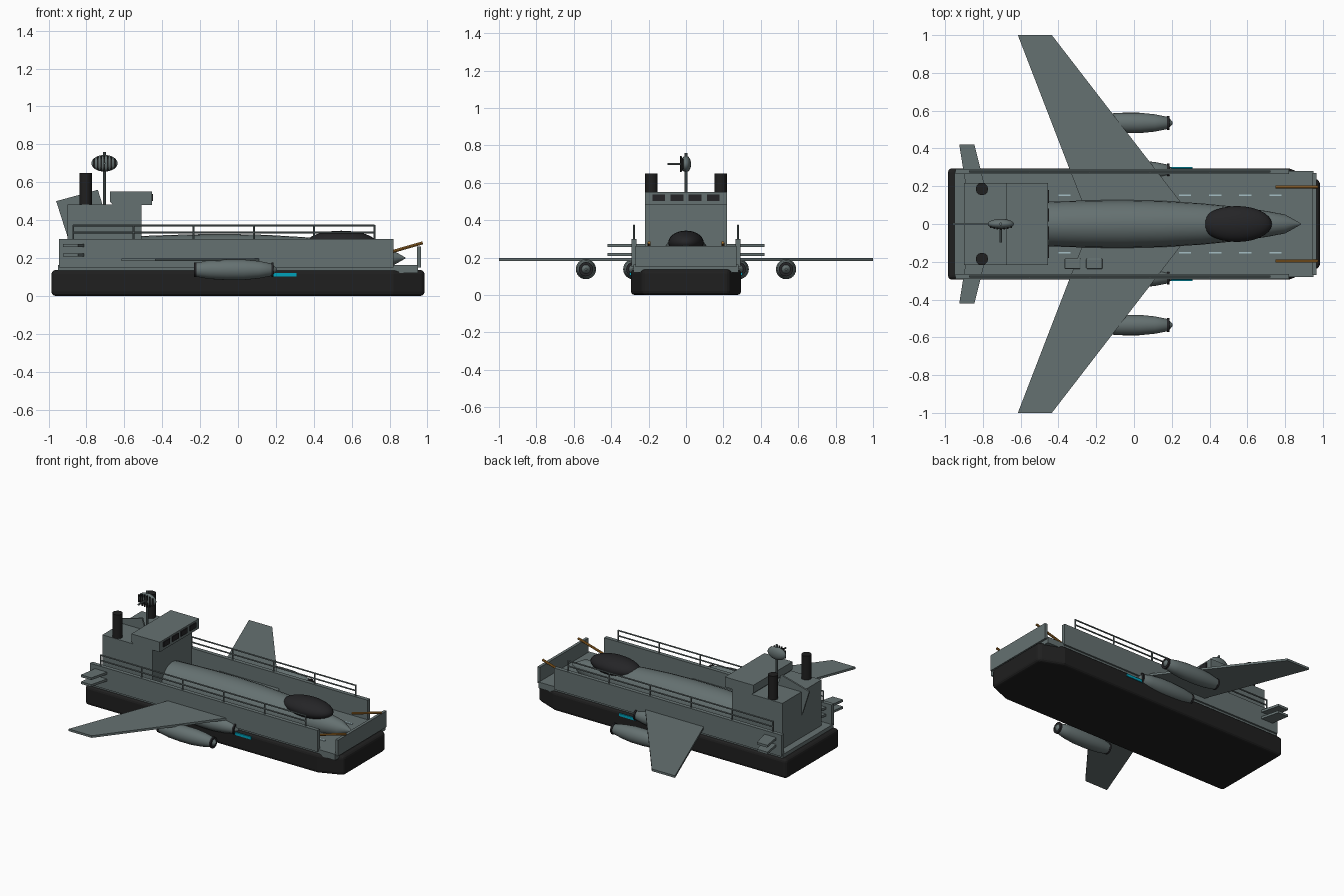
import bpy, bmesh, math
from mathutils import Vector

if "Cube" in bpy.data.objects:
    bpy.data.objects.remove(bpy.data.objects["Cube"])


def material(name, rgb):
    m = bpy.data.materials.new(name)
    m.diffuse_color = (*rgb, 1)
    m.use_nodes = True
    m.node_tree.nodes["Principled BSDF"].inputs["Base Color"].default_value = m.diffuse_color
    return m


GREY = material("naval grey", (0.13, 0.165, 0.165))
BLACK = material("rubber black", (0.014, 0.014, 0.014))
DARK = material("dark glass", (0.018, 0.018, 0.02))
ORANGE = material("ochre strut", (0.40, 0.17, 0.025))
CYAN = material("cyan marking", (0.0, 0.36, 0.50))
PALE = material("pale deck marking", (0.38, 0.52, 0.56))


def finish(name, bm, mat, smooth=False, bevel=0, segments=2):
    bmesh.ops.recalc_face_normals(bm, faces=bm.faces[:])
    me = bpy.data.meshes.new(name)
    bm.to_mesh(me)
    bm.free()
    ob = bpy.data.objects.new(name, me)
    bpy.context.collection.objects.link(ob)
    me.materials.append(mat)
    if smooth:
        for o in bpy.context.selected_objects:
            o.select_set(False)
        bpy.context.view_layer.objects.active = ob
        ob.select_set(True)
        bpy.ops.object.shade_smooth_by_angle(angle=math.radians(35))
    if bevel:
        mod = ob.modifiers.new("Bevel", "BEVEL")
        mod.width, mod.segments = bevel, segments
        mod.limit_method = "ANGLE"
    return ob


def box(name, x, y, z, mat, bevel=0):
    bm = bmesh.new()
    bmesh.ops.create_cube(bm, size=1)
    for v in bm.verts:
        for i, (a, b) in enumerate((x, y, z)):
            v.co[i] = a if v.co[i] < 0 else b
    return finish(name, bm, mat, bevel=bevel)


def prism(name, pts, low, high, mat, axis="z", bevel=0):
    """Extrude an outline along z, or an x-z outline along y."""
    bm = bmesh.new()

    def place(p, h):
        return (p[0], p[1], h) if axis == "z" else (p[0], h, p[1])

    a = [bm.verts.new(place(p, low)) for p in pts]
    b = [bm.verts.new(place(p, high)) for p in pts]
    bm.faces.new(a)
    bm.faces.new(b)
    n = len(pts)
    for i in range(n):
        bm.faces.new((a[i], a[(i + 1) % n], b[(i + 1) % n], b[i]))
    return finish(name, bm, mat, bevel=bevel, segments=3)


def lathe(name, profile, y, z, mat, sides=24):
    """Revolve (x, radius) points about an axis parallel to x."""
    bm = bmesh.new()
    rings = []
    for x, r in profile:
        rings.append([bm.verts.new((x, y + r * math.cos(math.tau * i / sides),
                                    z + r * math.sin(math.tau * i / sides)))
                      for i in range(sides)])
    for p, q in zip(rings, rings[1:]):
        for i in range(sides):
            j = (i + 1) % sides
            bm.faces.new((p[i], p[j], q[j], q[i]))
    bm.faces.new(rings[0])
    bm.faces.new(rings[-1])
    return finish(name, bm, mat, smooth=True)


def rod(name, start, end, radius, mat, sides=8):
    a, b = Vector(start), Vector(end)
    bm = bmesh.new()
    bmesh.ops.create_cone(bm, cap_ends=True, segments=sides, radius1=radius,
                          radius2=radius, depth=(b - a).length)
    rot = (b - a).to_track_quat("Z", "Y")
    for v in bm.verts:
        v.co = rot @ v.co + (a + b) / 2
    return finish(name, bm, mat, smooth=True)


def ellipsoid(name, centre, radii, mat):
    bm = bmesh.new()
    bmesh.ops.create_uvsphere(bm, u_segments=28, v_segments=16, radius=1)
    for v in bm.verts:
        v.co = Vector(c + r * k for c, r, k in zip(centre, radii, v.co))
    return finish(name, bm, mat, smooth=True)


# Inflated skirt, deck and bow ramp
prism("skirt", [(-0.985, -0.295), (0.82, -0.295), (0.985, -0.23),
                (0.985, 0.23), (0.82, 0.295), (-0.985, 0.295)],
      0, 0.137, BLACK, bevel=0.022)
box("deck", (-0.95, 0.95), (-0.28, 0.28), (0.12, 0.163), GREY)
box("bow_ramp", (0.945, 0.965), (-0.27, 0.27), (0.15, 0.262), GREY)

# Superstructure and bridge
box("tower", (-0.90, -0.51), (-0.218, 0.218), (0.15, 0.483), GREY)
prism("bridge", [(-0.66, 0.48), (-0.455, 0.48), (-0.455, 0.55),
                 (-0.675, 0.55), (-0.675, 0.495)], -0.218, 0.218, GREY, axis="y")
for y in (-0.145, -0.048, 0.048, 0.145):
    box("bridge_window", (-0.458, -0.449), (y - 0.034, y + 0.034),
        (0.502, 0.538), DARK)

# Aircraft body, canopy and upright tail
lathe("fuselage", [(-0.90, 0.08), (-0.70, 0.105), (-0.46, 0.118), (-0.25, 0.125),
                   (-0.05, 0.127), (0.15, 0.122), (0.35, 0.11), (0.55, 0.09),
                   (0.70, 0.069), (0.80, 0.05), (0.885, 0.002)], 0, 0.2, GREY)
ellipsoid("canopy", (0.545, 0, 0.28), (0.185, 0.095, 0.064), DARK)
prism("tail_fin", [(-0.96, 0.50), (-0.74, 0.56), (-0.69, 0.40), (-0.88, 0.25)],
      -0.006, 0.006, GREY, axis="y")

for s in (-1, 1):
    # Side walls with handrails
    y = s * 0.278
    box("side_wall", (-0.945, 0.82), (y - 0.014, y + 0.014), (0.15, 0.30), GREY)
    for z in (0.335, 0.372):
        rod("handrail", (-0.87, y, z), (0.72, y, z), 0.005, GREY)
    for i in range(6):
        x = -0.87 + i * 0.318
        rod("rail_post", (x, y, 0.29), (x, y, 0.375), 0.005, GREY)

    # Swept wings and paired tailplanes
    prism("wing", [(-0.26, s * 0.08), (-0.615, s), (-0.435, s),
                   (0.275, s * 0.08)], 0.183, 0.198, GREY)
    for z in (0.217, 0.265):
        prism("tailplane", [(-0.89, s * 0.2), (-0.925, s * 0.42),
                            (-0.845, s * 0.42), (-0.79, s * 0.2)],
              z - 0.008, z + 0.008, GREY)

    # Engine pods
    for py in (0.282, 0.535):
        y = s * py
        lathe("engine_pod", [(-0.225, 0.036), (-0.15, 0.049), (-0.06, 0.054),
                             (0.03, 0.054), (0.11, 0.046), (0.18, 0.032),
                             (0.205, 0.006)], y, 0.138, GREY)
        lathe("intake_ring", [(0.176, 0.038), (0.188, 0.038)], y, 0.138, DARK)
        lathe("exhaust_ring", [(-0.232, 0.038), (-0.218, 0.038)], y, 0.138, DARK)

    # Ramp struts, funnels and painted markings
    rod("ramp_strut", (0.75, s * 0.197, 0.215), (0.975, s * 0.197, 0.28), 0.008, ORANGE)
    rod("funnel", (-0.805, s * 0.185, 0.47), (-0.805, s * 0.185, 0.65), 0.033, BLACK, 12)
    y = s * 0.297
    box("side_marking", (0.18, 0.31), (y - 0.004, y + 0.004), (0.103, 0.121), CYAN)
    for i in range(8):
        x = -0.40 + i * 0.1595
        box("deck_dash", (x, x + 0.065), (s * 0.152 - 0.005, s * 0.152 + 0.005),
            (0.160, 0.167), PALE)

# Deck hatches
for x in (-0.325, -0.21):
    box("deck_hatch", (x - 0.043, x + 0.043), (-0.238, -0.182), (0.16, 0.206),
        GREY, bevel=0.006)

# Radar mast, dish, slats and feed arm
rod("radar_mast", (-0.705, 0, 0.47), (-0.705, 0, 0.76), 0.008, GREY)
ellipsoid("radar_dish", (-0.705, 0, 0.70), (0.069, 0.027, 0.044), GREY)
for i in range(-3, 4):
    x = i * 0.018
    k = 1 - (x / 0.069) ** 2
    h, d = 0.042 * math.sqrt(k), 0.027 * math.sqrt(k)
    box("radar_slat", (-0.709 + x, -0.701 + x), (-d - 0.004, -d + 0.004),
        (0.70 - h, 0.70 + h), BLACK)
rod("radar_feed", (-0.705, 0, 0.70), (-0.705, -0.098, 0.70), 0.006, GREY)
